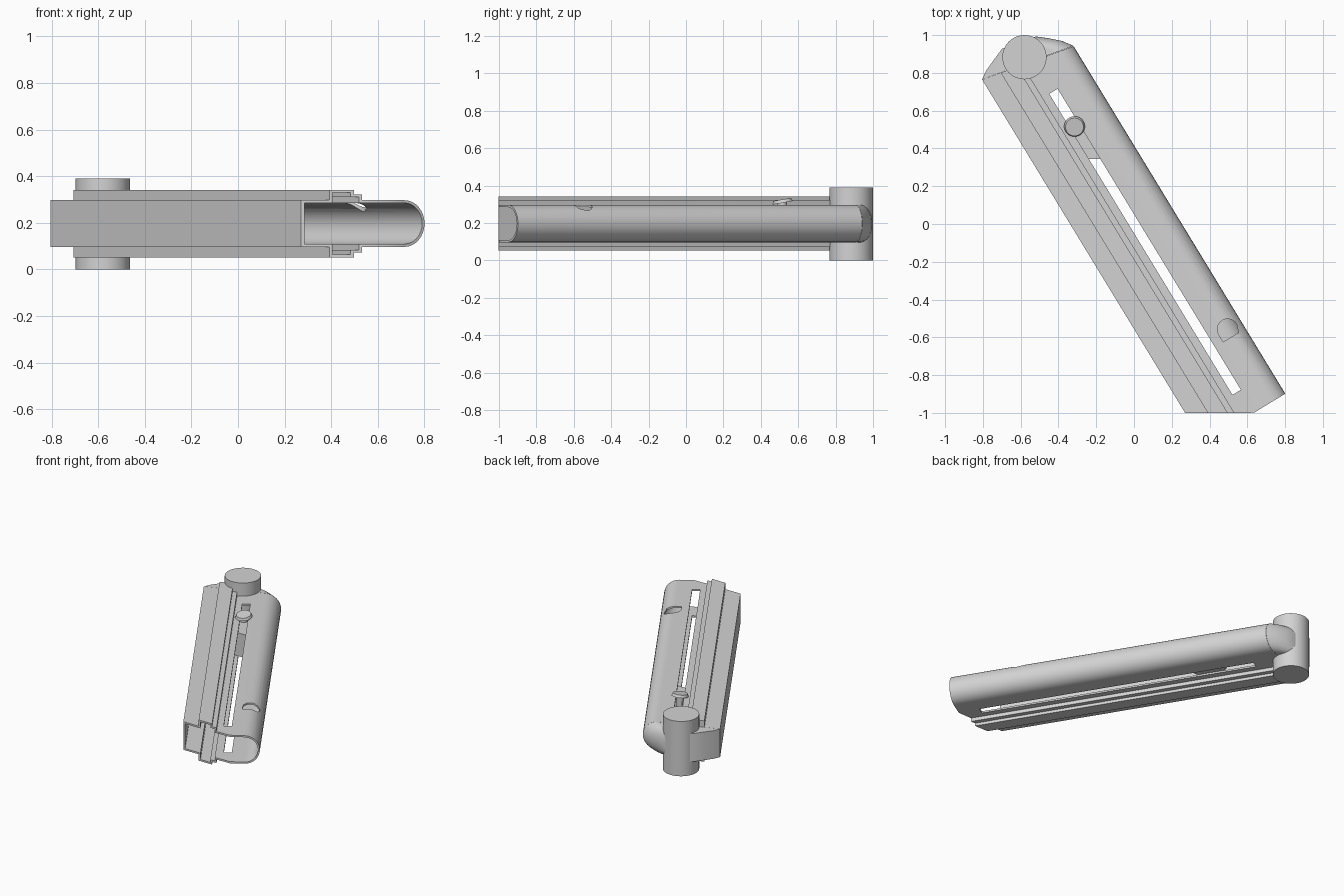
import bpy, bmesh, math
from mathutils import Vector, Matrix

if "Cube" in bpy.data.objects:
    bpy.data.objects.remove(bpy.data.objects["Cube"])

PIVOT = Vector((-0.58, 0.883))
U = Vector((0.52, -0.854))   # along the arm
V = Vector((0.854, 0.52))    # across the arm
ZC = 0.197                   # mid height

grey = bpy.data.materials.new("light_grey")
grey.use_nodes = True
COLOUR = (0.65, 0.65, 0.65, 1)
grey.diffuse_color = COLOUR
grey.node_tree.nodes["Principled BSDF"].inputs["Base Color"].default_value = COLOUR


def place(u, v, h):
    p = PIVOT + U * u + V * v
    return Vector((p.x, p.y, ZC + h))


def finish(name, bm):
    bmesh.ops.recalc_face_normals(bm, faces=bm.faces)
    mesh = bpy.data.meshes.new(name)
    bm.to_mesh(mesh)
    bm.free()
    mesh.materials.append(grey)
    ob = bpy.data.objects.new(name, mesh)
    bpy.context.collection.objects.link(ob)
    return ob


def loft(name, rings):
    """Join closed rings of points in order and cap both ends."""
    bm = bmesh.new()
    loops = [[bm.verts.new(p) for p in ring] for ring in rings]
    n = len(loops[0])
    for a, b in zip(loops, loops[1:]):
        for i in range(n):
            j = (i + 1) % n
            bm.faces.new((a[i], a[j], b[j], b[i]))
    bm.faces.new(loops[0])
    bm.faces.new(loops[-1])
    return finish(name, bm)


def smooth(ob):
    bpy.ops.object.select_all(action='DESELECT')
    ob.select_set(True)
    bpy.context.view_layer.objects.active = ob
    bpy.ops.object.shade_smooth_by_angle(angle=math.radians(35))


def cut(ob, cutter):
    cutter.hide_render = True
    mod = ob.modifiers.new("cut", 'BOOLEAN')
    mod.operation, mod.solver, mod.object = 'DIFFERENCE', 'EXACT', cutter
    bpy.context.view_layer.objects.active = ob
    bpy.ops.object.modifier_apply(modifier=mod.name)
    bpy.data.objects.remove(cutter)


def arc(centre, radius, steps=16):
    return [(centre + radius * math.sin(math.pi * i / steps),
             radius * math.cos(math.pi * i / steps)) for i in range(steps + 1)]


def section(t):
    """Cross-section of the sleeve, shrunk inwards by t."""
    top = [(-0.253 + t, 0.1 - t), (-0.15 + t, 0.1 - t), (-0.15 + t, 0.145 - t),
           (-0.06 - t, 0.145 - t), (-0.06 - t, 0.125 - t), (-0.03 - t, 0.125 - t),
           (-0.03 - t, 0.1 - t), (0.06, 0.1 - t)]
    return top + arc(0.153, 0.1 - t) + [(v, -h) for v, h in reversed(top)]


def start(v):
    return 0.035 + 0.2 * v


def end(v):
    return min(2.24, 2.207 + 0.609 * v)


# Hollow sleeve: flat on one side, round on the other, open at the far end
outer, inner = section(0), section(0.012)
sleeve = loft("sleeve", [
    [place(start(v), v, h) for v, h in outer],
    [place(end(v), v, h) for v, h in outer],
    [place(end(v), v, h) for v, h in inner],
    [place(start(v) + 0.03, v, h) for v, h in inner]])

# Long slot through the top and bottom
slot = [(0.234, 0.011), (2.1, 0.011), (2.1, 0.063), (0.234, 0.063)]
cut(sleeve, loft("slot_cutter", [[place(u, v, h) for u, v in slot] for h in (-0.3, 0.3)]))

# Small round-backed window in the top
window = [(1.835, 0.21), (1.835, 0.114)]
window += [(1.79 - 0.055 * math.sin(a), 0.17 - 0.055 * math.cos(a))
           for a in [math.pi * i / 10 for i in range(11)]]
cut(sleeve, loft("window_cutter", [[place(u, v, h) for u, v in window] for h in (0.02, 0.3)]))
smooth(sleeve)

# Rounded head that closes the sleeve around the pivot
ends = [(-0.016, -0.253, 0.084, 0.253), (-0.045, -0.21, 0.03, 0.215),
        (-0.067, -0.158, -0.018, 0.163), (-0.1, -0.079, -0.063, 0.108)]
rings = []
for ul, vl, ur, vr in ends:
    outline = [(vl, 0.1)] + arc(vr - 0.1, 0.1) + [(vl, -0.1)]
    rings.append([place(ul + (ur - ul) * (v - vl) / (vr - vl), v, h) for v, h in outline])
smooth(loft("head", rings))


def cylinder(name, radius, depth, matrix, top=None, sides=48):
    bm = bmesh.new()
    bmesh.ops.create_cone(bm, cap_ends=True, segments=sides, radius1=radius,
                          radius2=radius if top is None else top, depth=depth, matrix=matrix)
    ob = finish(name, bm)
    smooth(ob)
    return ob


# Pivot pin through the head
cylinder("pivot", 0.117, 0.39, Matrix.Translation((PIVOT.x, PIVOT.y, 0.195)))

# Slider block inside the slot, with its tilted thumb knob
bm = bmesh.new()
bmesh.ops.create_cube(bm, size=1, matrix=Matrix.Translation((-0.255, 0.435, 0.195))
                      @ Matrix.Diagonal((0.17, 0.18, 0.165, 1)))
finish("slider_block", bm)
knob = Matrix.Translation((-0.315, 0.515, 0.317)) @ Matrix.Rotation(math.radians(10), 4, 'X')
cylinder("knob", 0.055, 0.018, knob, 0.048, 32)
cylinder("knob_stem", 0.025, 0.1, Matrix.Translation((-0.315, 0.515, 0.265)), sides=24)
